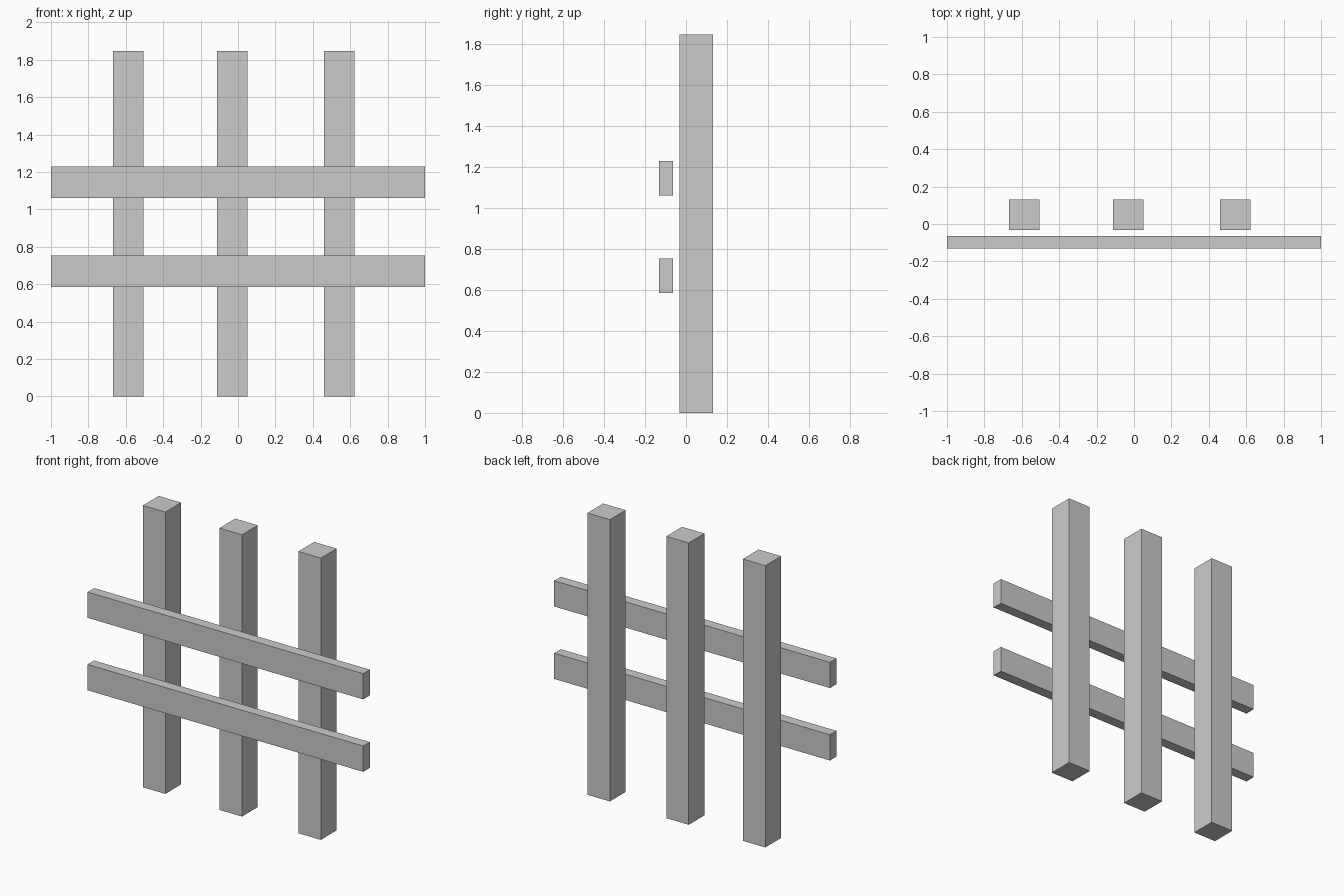
import bpy

if "Cube" in bpy.data.objects:
    bpy.data.objects.remove(bpy.data.objects["Cube"])


def box(name, x, y, z):
    """Box spanning the given (min, max) ranges."""
    spans = (x, y, z)
    bpy.ops.mesh.primitive_cube_add(size=1, location=[(a + b) / 2 for a, b in spans])
    ob = bpy.context.object
    ob.name = name
    ob.scale = [b - a for a, b in spans]
    bpy.ops.object.transform_apply(location=False, rotation=False, scale=True)
    return ob


# Upright square posts
POST = 0.163
for side, cx in (("left", -0.586), ("middle", -0.03), ("right", 0.542)):
    box(f"{side}_post", (cx - POST / 2, cx + POST / 2), (0.131 - POST, 0.131), (0, 1.848))

# Horizontal rails in front of the posts
for level, z in (("lower", 0.585), ("upper", 1.06)):
    box(f"{level}_rail", (-1, 1), (-0.131, -0.063), (z, z + 0.169))
